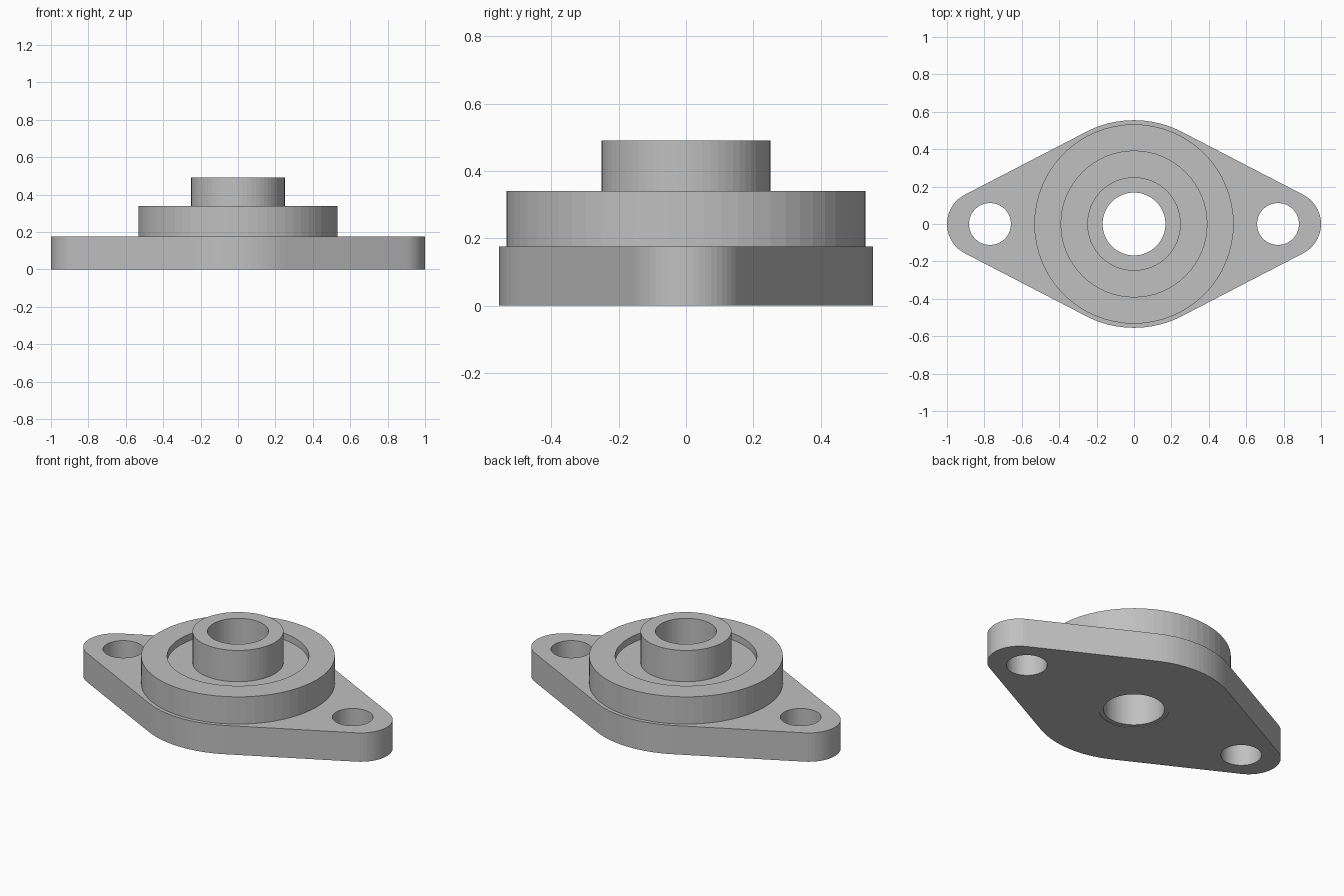
import bpy, bmesh, math

if "Cube" in bpy.data.objects:
    bpy.data.objects.remove(bpy.data.objects["Cube"])

SEG = 64
grey = bpy.data.materials.new("cast grey")
grey.diffuse_color = (0.53, 0.53, 0.53, 1)
grey.use_nodes = True
grey.node_tree.nodes["Principled BSDF"].inputs["Base Color"].default_value = grey.diffuse_color


def finish(name, bm):
    bmesh.ops.recalc_face_normals(bm, faces=bm.faces)
    me = bpy.data.meshes.new(name)
    bm.to_mesh(me)
    bm.free()
    ob = bpy.data.objects.new(name, me)
    bpy.context.collection.objects.link(ob)
    me.materials.append(grey)
    return ob


def arc(cx, r, a0, a1, n):
    angles = [a0 + (a1 - a0) * i / n for i in range(n + 1)]
    return [(cx + r * math.cos(a), r * math.sin(a)) for a in angles]


def prism(name, outline, z0, z1):
    bm = bmesh.new()
    base = bm.faces.new([bm.verts.new((x, y, z0)) for x, y in outline])
    top = bmesh.ops.extrude_face_region(bm, geom=[base], use_keep_orig=True)["geom"]
    for v in top:
        if isinstance(v, bmesh.types.BMVert):
            v.co.z = z1
    return finish(name, bm)


def lathe(name, profile):
    """Revolve a closed (radius, z) profile about the z axis."""
    bm = bmesh.new()
    rings = []
    for i in range(SEG):
        a = 2 * math.pi * i / SEG
        rings.append([bm.verts.new((r * math.cos(a), r * math.sin(a), z)) for r, z in profile])
    n = len(profile)
    for i in range(SEG):
        p, q = rings[i], rings[(i + 1) % SEG]
        for j in range(n):
            k = (j + 1) % n
            bm.faces.new((p[j], q[j], q[k], p[k]))
    return finish(name, bm)


# Flange plate: large centre arcs joined by tangents to small end arcs
R, r, H = 0.555, 0.176, 0.175
cx = 1 - r
t = math.acos((R - r) / cx)
pi = math.pi
outline = (arc(cx, r, -t, t, 20) + arc(0, R, t, pi - t, 16)
           + arc(-cx, r, pi - t, pi + t, 20) + arc(0, R, pi + t, 2 * pi - t, 16))
flange = prism("flange_plate", outline, 0, H)

# Bolt holes and centre opening
for i, (x, rad) in enumerate([(-0.77, 0.112), (0.77, 0.112), (0, 0.193)]):
    cutter = prism("hole_cutter_%d" % i, arc(x, rad, 0, 2 * pi, SEG)[:-1], -0.1, 0.3)
    cutter.hide_render = True
    cutter.hide_set(True)
    mod = flange.modifiers.new("hole_%d" % i, "BOOLEAN")
    mod.operation = "DIFFERENCE"
    mod.solver = "EXACT"
    mod.object = cutter

# Raised housing ring with a shallow recess
lathe("housing_ring", [(0.25, H), (0.533, H), (0.533, 0.34), (0.39, 0.34), (0.39, 0.3), (0.25, 0.3)])

# Bored hub, stepped in to fit the flange opening
lathe("bored_hub", [(0.168, 0.004), (0.193, 0.004), (0.193, H), (0.25, H), (0.25, 0.49), (0.168, 0.49)])
